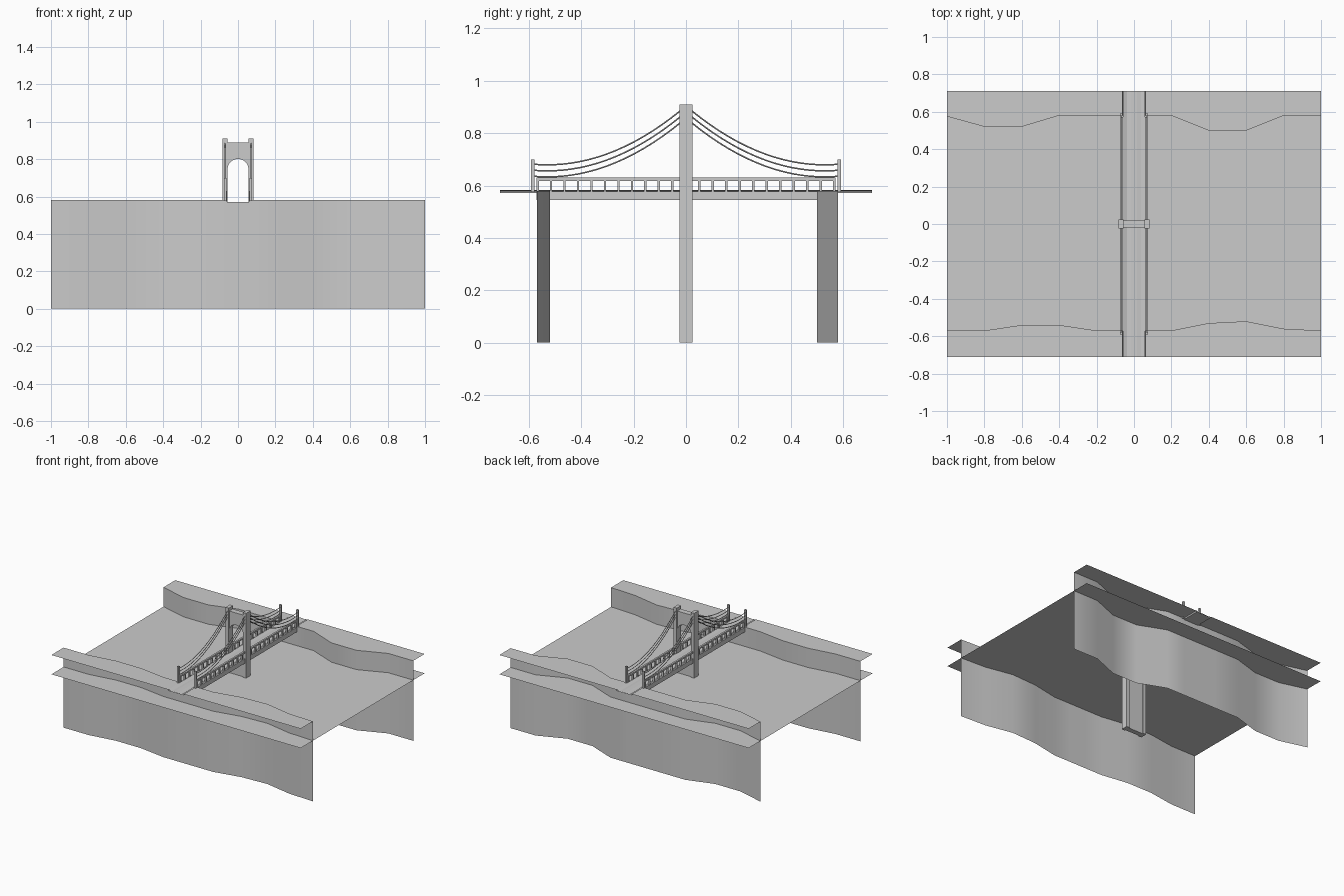
import bpy, math

if "Cube" in bpy.data.objects:
    bpy.data.objects.remove(bpy.data.objects["Cube"])

def mesh_obj(name, verts, faces, smooth=False):
    me = bpy.data.meshes.new(name)
    me.from_pydata(verts, [], faces)
    me.update()
    ob = bpy.data.objects.new(name, me)
    bpy.context.collection.objects.link(ob)
    if smooth:
        bpy.ops.object.select_all(action='DESELECT')
        ob.select_set(True)
        bpy.context.view_layer.objects.active = ob
        bpy.ops.object.shade_smooth_by_angle(angle=math.radians(35))
    return ob

def boxes(name, specs):
    """One mesh from several (x0, x1, y0, y1, z0, z1) boxes."""
    v, f = [], []
    for x0, x1, y0, y1, z0, z1 in specs:
        b = len(v)
        v += [(x, y, z) for z in (z0, z1) for x, y in ((x0, y0), (x1, y0), (x1, y1), (x0, y1))]
        f += [tuple(b + i for i in q) for q in
              ((3, 2, 1, 0), (4, 5, 6, 7), (0, 1, 5, 4), (1, 2, 6, 5), (2, 3, 7, 6), (3, 0, 4, 7))]
    return mesh_obj(name, v, f)

def strip(rows):
    """Quad faces joining consecutive rows of n points."""
    n = len(rows[0])
    faces = [(r * n + i, r * n + i + 1, (r + 1) * n + i + 1, (r + 1) * n + i)
             for r in range(len(rows) - 1) for i in range(n - 1)]
    return [p for r in rows for p in r], faces

# river banks: wavy cliff plus flat top, dipping under the road
TOP, END = 0.58, 0.71
def bank(name, edge, mid, side):
    left, right = edge[:5], edge[5:]
    pts = [(-1 + 0.2 * i, y, TOP) for i, y in enumerate(left)]
    pts += [(-.0625, mid, TOP), (-.06, mid, .571), (.06, mid, .571), (.0625, mid, TOP)]
    pts += [(.2 + 0.2 * i, y, TOP) for i, y in enumerate(right)]
    rows = [[(x, y, 0) for x, y, z in pts], pts, [(x, side * END, z) for x, y, z in pts]]
    v, f = strip(rows)
    if side < 0:
        f = [q[::-1] for q in f]
    mesh_obj(name, v, f, True)

bank("front_bank", [-.57, -.57, -.54, -.54, -.57, -.57, -.53, -.52, -.56, -.57], -.57, -1)
bank("back_bank", [.575, .52, .52, .58, .58, .58, .50, .50, .58, .58], .58, 1)

# water surface
mesh_obj("water", [(-1, -END, .44), (1, -END, .44), (1, END, .44), (-1, END, .44)], [(0, 1, 2, 3)])

# road with shallow lanes
prof = [(-.06, .582), (-.037, .574), (-.016, .577), (.016, .577), (.037, .574), (.06, .582)]
v, f = strip([[(x, y, z) for x, z in prof] for y in (-END, END)])
mesh_obj("road", v, f)

# tower legs, lower panel and arched portal
for s, side in ((-1, "left"), (1, "right")):
    a, b = sorted((s * .057, s * .083))
    boxes(side + "_tower_leg", [(a, b, -.025, .025, 0, .91)])
boxes("tower_pier", [(-.058, .058, -.018, .018, 0, .545)])
R, N = .056, 16
arc = [(-R * math.cos(math.pi * i / N), .745 + R * math.sin(math.pi * i / N)) for i in range(N + 1)]
rows = []
for i in range(N + 1):
    x, z = arc[i]
    rows.append([(x, -.02, z), (x, -.02, .888), (x, .02, .888), (x, .02, z), (x, -.02, z)])
v, f = strip(rows)
mesh_obj("tower_arch", v, [q[::-1] for q in f])

# side girders with railings, end posts and cables
for s, side in ((-1, "left"), (1, "right")):
    a, b = sorted((s * .060, s * .073))
    parts = [(a, b, -.572, .572, .545, .578), (a, b, -.572, .572, .618, .63)]
    for k in range(23):
        y = -.567 + k * .0515
        parts.append((a, b, y - .0045, y + .0045, .578, .618))
    boxes(side + "_girder", parts)
    p, q = sorted((s * .062, s * .076))
    boxes(side + "_end_posts", [(p, q, y - .0065, y + .0065, .575, .70) for y in (-.585, .585)])

    cu = bpy.data.curves.new(side + "_cables", 'CURVE')
    cu.dimensions = '3D'
    cu.bevel_depth = .0028
    cu.bevel_resolution = 0
    for t in (-1, 1):
        for low in (.679, .656, .633):
            sp = cu.splines.new('POLY')
            sp.points.add(16)
            for i in range(17):
                y = .02 + .565 * i / 16
                sp.points[i].co = (s * .070, t * y, low + .8 * (y - .53) ** 2, 1)
    ob = bpy.data.objects.new(side + "_cables", cu)
    bpy.context.collection.objects.link(ob)
    bpy.ops.object.select_all(action='DESELECT')
    ob.select_set(True)
    bpy.context.view_layer.objects.active = ob
    bpy.ops.object.convert(target='MESH')
